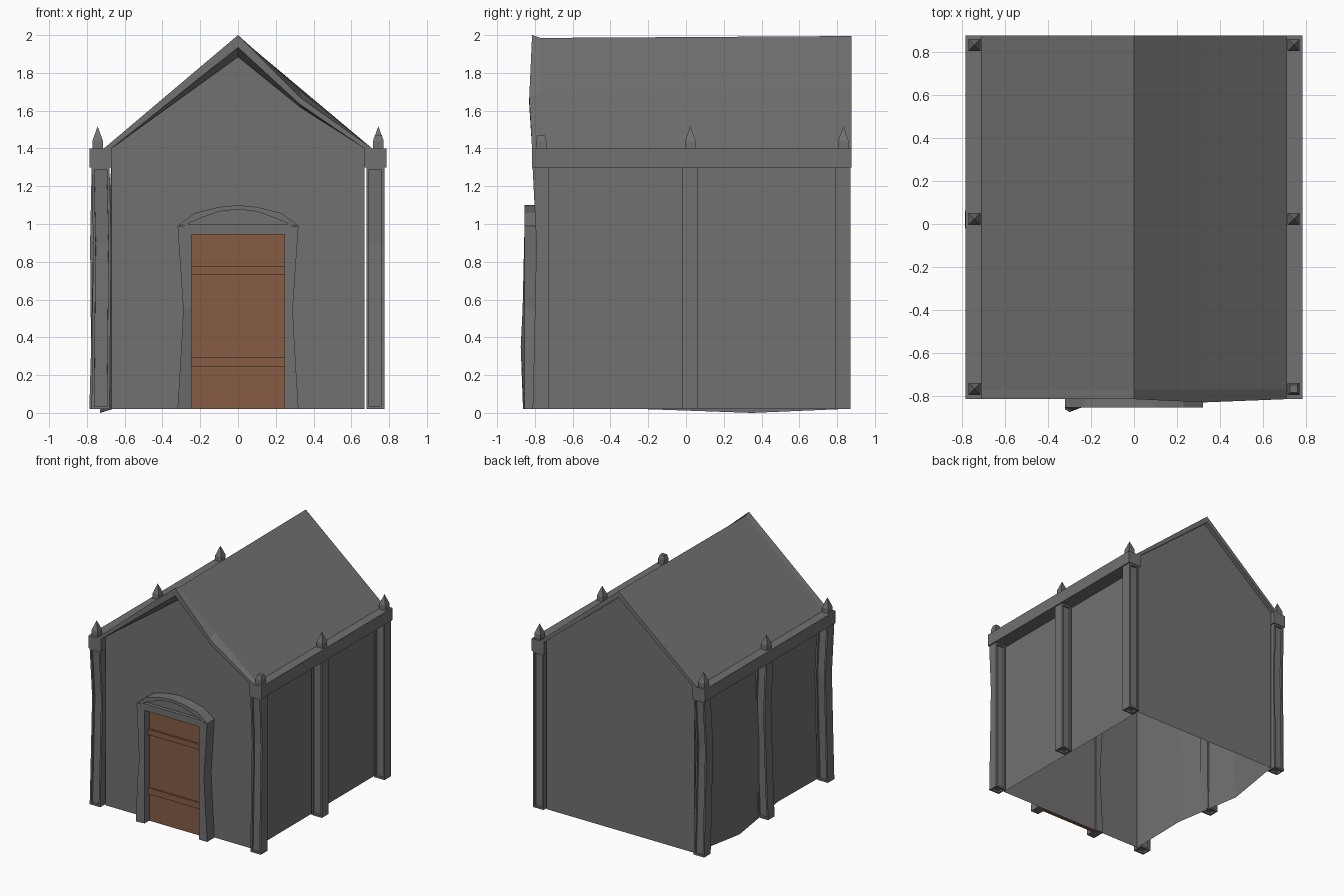
import bpy, bmesh

cube = bpy.data.objects.get("Cube")
if cube:
    bpy.data.objects.remove(cube, do_unlink=True)


def material(name, rgb):
    m = bpy.data.materials.new(name)
    m.use_nodes = True
    m.diffuse_color = (*rgb, 1)
    m.node_tree.nodes["Principled BSDF"].inputs["Base Color"].default_value = (*rgb, 1)
    return m


STONE = material("grey stone", (0.165, 0.165, 0.165))
WOOD = material("brown wood", (0.24, 0.107, 0.056))
BASE = 0.021


def finish(name, bm, mat, fix=True):
    if fix:
        bmesh.ops.recalc_face_normals(bm, faces=bm.faces)
    me = bpy.data.meshes.new(name)
    bm.to_mesh(me)
    bm.free()
    me.materials.append(mat)
    ob = bpy.data.objects.new(name, me)
    bpy.context.collection.objects.link(ob)
    return ob


def loft_mesh(rings):
    """Solid skinned through closed rings of points, capped at both ends."""
    bm = bmesh.new()
    rows = [[bm.verts.new(p) for p in ring] for ring in rings]
    n = len(rows[0])
    for a, b in zip(rows, rows[1:]):
        for i in range(n):
            j = (i + 1) % n
            bm.faces.new((a[i], a[j], b[j], b[i]))
    bm.faces.new(rows[0][::-1])
    bm.faces.new(rows[-1])
    bmesh.ops.recalc_face_normals(bm, faces=bm.faces)
    return bm


def loft(name, rings, mat=STONE):
    return finish(name, loft_mesh(rings), mat)


def rect(x0, x1, y0, y1, z):
    return [(x0, y0, z), (x1, y0, z), (x1, y1, z), (x0, y1, z)]


def box(name, x0, x1, y0, y1, z0, z1, mat=STONE):
    return loft(name, [rect(x0, x1, y0, y1, z0), rect(x0, x1, y0, y1, z1)], mat)


def sheet(name, points):
    """Single flat wall face."""
    bm = bmesh.new()
    bm.faces.new([bm.verts.new(p) for p in points])
    return finish(name, bm, STONE, fix=False)


# Gable walls, set back under the roof ends and open underneath
FRONT, BACK, SIDE = -0.76, 0.845, 0.67


def gable(y, apex):
    return [(-SIDE, y, BASE), (SIDE, y, BASE), (SIDE, y, 1.4), (0, y, apex), (-SIDE, y, 1.4)]


sheet("front_wall", gable(FRONT, 1.92))
sheet("back_wall", gable(BACK, 1.96)[::-1])

# Side walls: one is flat, the other sags at its foot
sheet("left_wall", [(SIDE, FRONT, BASE), (SIDE, BACK, BASE), (SIDE, BACK, 1.35), (SIDE, FRONT, 1.35)])
foot = [(-0.67, FRONT, BASE), (-0.66, -0.25, BASE), (-0.73, 0.35, 0.0), (-0.67, BACK, BASE)]
bm = bmesh.new()
low = [bm.verts.new(p) for p in foot]
top = [bm.verts.new((-SIDE, p[1], 1.35)) for p in foot]
for i in range(3):
    bm.faces.new((low[i + 1], low[i], top[i], top[i + 1]))
finish("right_wall", bm, STONE, fix=False)


# Roof with a dented front edge on one slope
def roof_ring(y, ridge, inner, bend_out, bend_in, bend_y):
    return [(-0.71, y, 1.4), (0, y, ridge), (0.33, bend_y, bend_out), (0.71, y, 1.4),
            (0.67, y, 1.4), (0.33, bend_y, bend_in), (0, y, inner), (-0.67, y, 1.4)]


loft("roof", [
    roof_ring(-0.815, 2.0, 1.935, 1.67, 1.632, -0.83),
    roof_ring(-0.77, 1.985, 1.885, 1.705, 1.618, -0.77),
    roof_ring(0.877, 1.995, 1.945, 1.719, 1.675, 0.877),
])


# Pillars with sunken front, back and foot panels; sway moves the shaft, pinch dents its front
def pillar(name, side, y, sway, foot_x, pinch):
    rings = []
    x0, x1 = sorted((side * 0.68, side * 0.775))
    for z, k, f in ((BASE, 0, 1), (0.35, 0.4, 0.5), (0.9, 1, 0), (1.3, 0, 0)):
        dx, dy = sway[0] * k + foot_x * f, sway[1] * k
        rings.append(rect(x0 + dx, x1 + dx, y - 0.042 + dy + pinch * k, y + 0.042 + dy, z))
    bm = loft_mesh(rings)
    tests = (lambda n: n.y < -0.9, lambda n: n.y > 0.9, lambda n: n.z < -0.9)
    groups = [[f for f in bm.faces if test(f.normal)] for test in tests]
    for faces in groups:
        bmesh.ops.inset_region(bm, faces=faces, thickness=0.014, use_even_offset=True)
        bmesh.ops.inset_region(bm, faces=faces, thickness=0.0005, depth=-0.016, use_even_offset=True)
    finish(name, bm, STONE)


# Finials: square block with a pyramid, one of them broken off
def finial(name, x, y, tip_z, tip_r):
    levels = ((1.395, 0.028), (1.44, 0.028), (tip_z, tip_r))
    loft(name, [rect(x - r, x + r, y - r, y + r, z) for z, r in levels])


pillars = (
    ("front_left", 1, -0.77, (0, 0), 0, 0.02),
    ("middle_left", 1, 0.02, (0, 0), 0, 0),
    ("back_left", 1, 0.83, (0, 0), 0, 0),
    ("front_right", -1, -0.77, (0.008, 0.02), 0, 0),
    ("middle_right", -1, 0.02, (0.008, 0.015), -0.012, 0),
    ("back_right", -1, 0.83, (-0.008, -0.02), 0, 0),
)
for name, side, y, sway, foot_x, pinch in pillars:
    pillar(f"{name}_pillar", side, y, sway, foot_x, pinch)
    broken = name == "front_left"
    finial(f"{name}_finial", side * 0.743, y + 0.003,
           1.472 if broken else 1.515, 0.018 if broken else 0.001)

# Eaves beams
for label, side in (("left", 1), ("right", -1)):
    x0, x1 = sorted((side * 0.67, side * 0.785))
    box(f"{label}_beam", x0, x1, -0.815, 0.877, 1.3, 1.4)

# Door with two raised bands, set back between its posts
INSET = FRONT - 0.002
box("door", -0.25, 0.247, -0.795, INSET, BASE, 0.95, WOOD)
for name, z0, z1 in (("lower_band", 0.245, 0.295), ("upper_band", 0.73, 0.775)):
    box(f"door_{name}", -0.25, 0.247, -0.81, INSET, z0, z1, WOOD)

# Door posts, pinched at mid height, one with a bulging outer corner
for label, side, bulge, back in (("left", 1, 0, INSET), ("right", -1, 0.02, -0.752)):
    rings = []
    for z, outer, k in ((BASE, 0.32, 0.4), (0.35, 0.3, 1), (0.55, 0.29, 0.5), (0.99, 0.32, 0)):
        rings.append([(side * 0.247, -0.855, z), (side * outer, -0.855 - bulge * k, z),
                      (side * outer, back, z), (side * 0.247, back, z)])
    loft(f"{label}_door_post", rings)
box("door_lintel", -0.285, 0.285, -0.855, INSET, 0.945, 1.0)

# Curved hood over the door, with a recessed panel under it
half = [(0.32, 0.99, 0.28, 0.995), (0.23, 1.058, 0.2, 1.03), (0.1, 1.09, 0.1, 1.066)]
arch = [(-a, b, -c, d) for a, b, c, d in half] + [(0, 1.1, 0, 1.078)] + half[::-1]
loft("door_arch", [[(ox, -0.855, oz), (ox, INSET, oz), (ix, INSET, iz), (ix, -0.855, iz)]
                   for ox, oz, ix, iz in arch])
panel = [(ix, iz + 0.005) for _, _, ix, iz in arch]
loft("arch_panel", [[(x, y, z) for x, z in panel] for y in (-0.825, INSET)])
